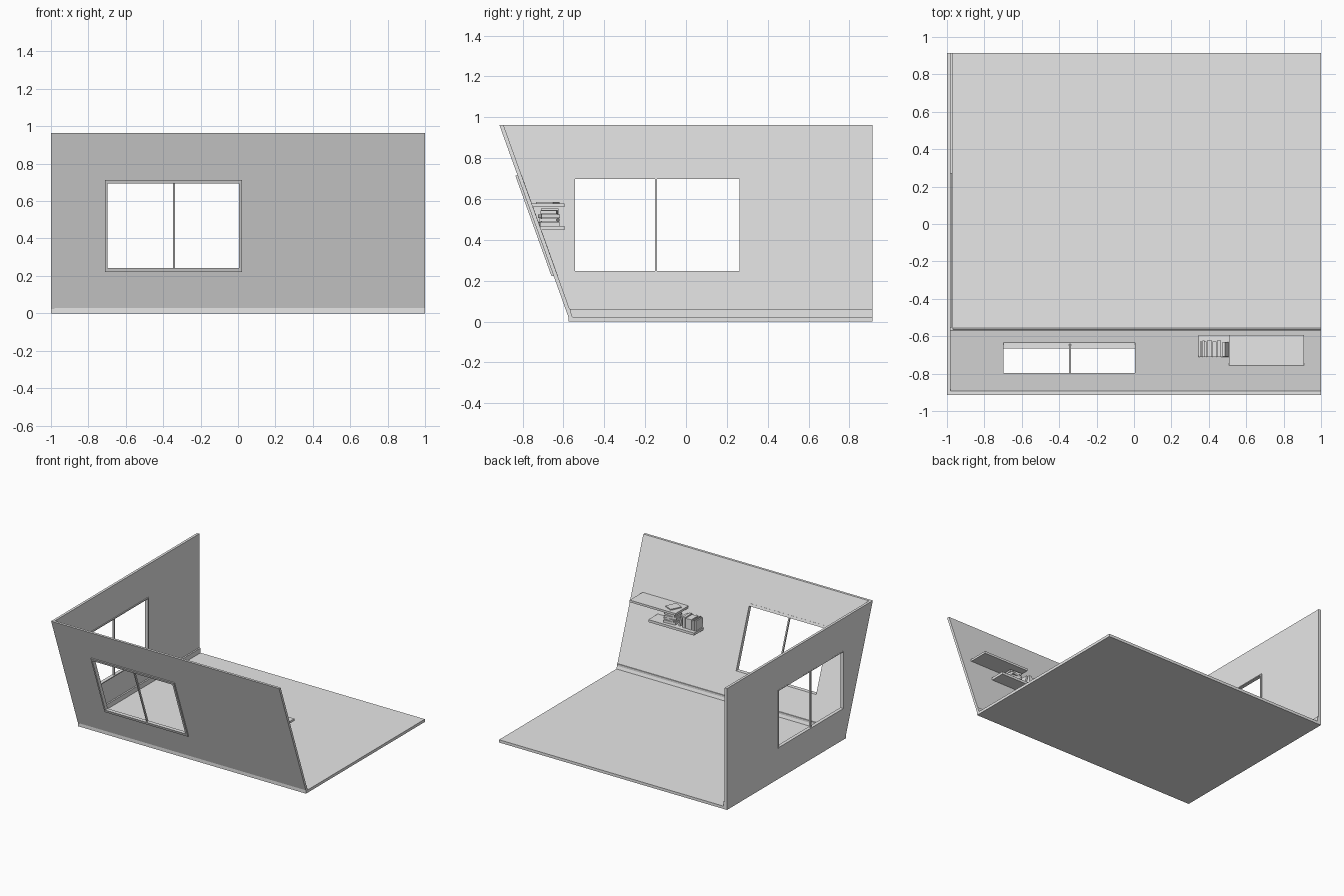
import bpy, bmesh
from math import radians
from mathutils import Matrix

if "Cube" in bpy.data.objects:
    bpy.data.objects.remove(bpy.data.objects["Cube"], do_unlink=True)

grey = bpy.data.materials.new("light grey")
grey.use_nodes = True
grey.diffuse_color = (0.8, 0.8, 0.8, 1)
grey.node_tree.nodes["Principled BSDF"].inputs["Base Color"].default_value = grey.diffuse_color

FLOOR, TOP = 0.022, 0.963
FRONT, BACK = -0.576, 0.914
WALL = 0.02


def finish(name, bm):
    bmesh.ops.recalc_face_normals(bm, faces=bm.faces)
    mesh = bpy.data.meshes.new(name)
    bm.to_mesh(mesh)
    bm.free()
    mesh.materials.append(grey)
    obj = bpy.data.objects.new(name, mesh)
    bpy.context.collection.objects.link(obj)
    return obj


def box(name, x0, x1, y0, y1, z0, z1, turn=0, tilt=0):
    bm = bmesh.new()
    bmesh.ops.create_cube(bm, size=1)
    bmesh.ops.scale(bm, vec=(x1 - x0, y1 - y0, z1 - z0), verts=bm.verts)
    obj = finish(name, bm)
    obj.matrix_world = (Matrix.Translation(((x0 + x1) / 2, (y0 + y1) / 2, (z0 + z1) / 2))
                        @ Matrix.Rotation(radians(turn), 4, "Z")
                        @ Matrix.Rotation(radians(tilt), 4, "Y"))
    return obj


def lean(z):
    # outer face of the sloping front wall
    return FRONT + (-0.914 - FRONT) * (z - FLOOR) / (TOP - FLOOR)


def on_front(u, v, d):
    return (u, lean(v) + d, v)


def on_side(u, v, d):
    return (-1 + d, u, v)


def rect(u0, u1, v0, v1):
    return [(u0, v0), (u1, v0), (u1, v1), (u0, v1)]


def ring(name, outer, inner, place, d0, d1):
    # four-sided slab with a four-sided opening
    bm = bmesh.new()
    o0, i0, i1, o1 = [[bm.verts.new(place(u, v, d)) for u, v in loop]
                      for loop, d in ((outer, d0), (inner, d0), (inner, d1), (outer, d1))]
    for a, b in ((o0, i0), (i0, i1), (i1, o1), (o1, o0)):
        for k in range(4):
            n = (k + 1) % 4
            bm.faces.new((a[k], a[n], b[n], b[k]))
    return finish(name, bm)


def bar(name, corners, place, d0, d1):
    bm = bmesh.new()
    near, far = [[bm.verts.new(place(u, v, d)) for u, v in corners] for d in (d0, d1)]
    bm.faces.new(near)
    bm.faces.new(far)
    for k in range(4):
        n = (k + 1) % 4
        bm.faces.new((near[k], near[n], far[n], far[k]))
    return finish(name, bm)


# Floor and walls
box("floor", -1, 1, FRONT, BACK, 0, FLOOR)
front_hole = rect(-0.705, 0.015, 0.23, 0.706)
side_hole = rect(-0.551, 0.27, 0.243, 0.703)
ring("front_wall", rect(-1, 1, FLOOR, TOP), front_hole, on_front, 0, WALL)
side_outline = [(lean(FLOOR) + WALL, FLOOR), (BACK, FLOOR),
                (BACK, TOP), (lean(TOP) + WALL, TOP)]
ring("side_wall", side_outline, side_hole, on_side, 0, WALL)

# Skirting boards
box("front_skirting", -0.98, 1, -0.578, -0.564, FLOOR, 0.06)
box("side_skirting", -0.982, -0.968, -0.57, BACK, FLOOR, 0.06)

# Front window
ring("front_window_frame", rect(-0.71, 0.021, 0.222, 0.714),
     rect(-0.698, 0.005, 0.243, 0.695), on_front, -0.011, WALL + 0.001)
bar("front_window_mullion", rect(-0.347, -0.337, 0.24, 0.698), on_front, 0, 0.014)

# Side window
ring("side_window_frame", rect(-0.553, 0.272, 0.241, 0.705),
     rect(-0.544, 0.263, 0.248, 0.697), on_side, -0.0005, 0.027)
bar("side_window_mullion", rect(-0.152, -0.142, 0.245, 0.7), on_side, 0.006, 0.02)

# Shelves
box("upper_shelf", 0.508, 0.91, -0.757, -0.594, 0.561, 0.578)
box("lower_shelf", 0.346, 0.746, -0.712, -0.594, 0.447, 0.467)

# Upright books on the lower shelf
x = 0.354
for i, (width, height) in enumerate([(0.012, 0.078), (0.012, 0.084), (0.012, 0.075),
                                     (0.03, 0.082), (0.024, 0.078), (0.024, 0.086)]):
    box(f"upright_book_{i + 1}", x, x + width - 0.002, -0.71, -0.628 + 0.004 * (i % 2),
        0.467, 0.467 + height)
    x += width
box("leaning_book", 0.483, 0.497, -0.708, -0.63, 0.468, 0.546, tilt=-14)

# Stacked books on the lower shelf
z = 0.467
for i, (half, thick, turn) in enumerate([(0.048, 0.022, 4), (0.044, 0.018, -8),
                                         (0.046, 0.02, 10), (0.04, 0.018, -4)]):
    box(f"stacked_book_{i + 1}", 0.535, 0.635, -0.67 - half, -0.67 + half,
        z, z + thick - 0.002, turn=turn)
    z += thick

# Book lying on the upper shelf
box("lying_book", 0.545, 0.62, -0.722, -0.63, 0.577, 0.586, turn=-25)
